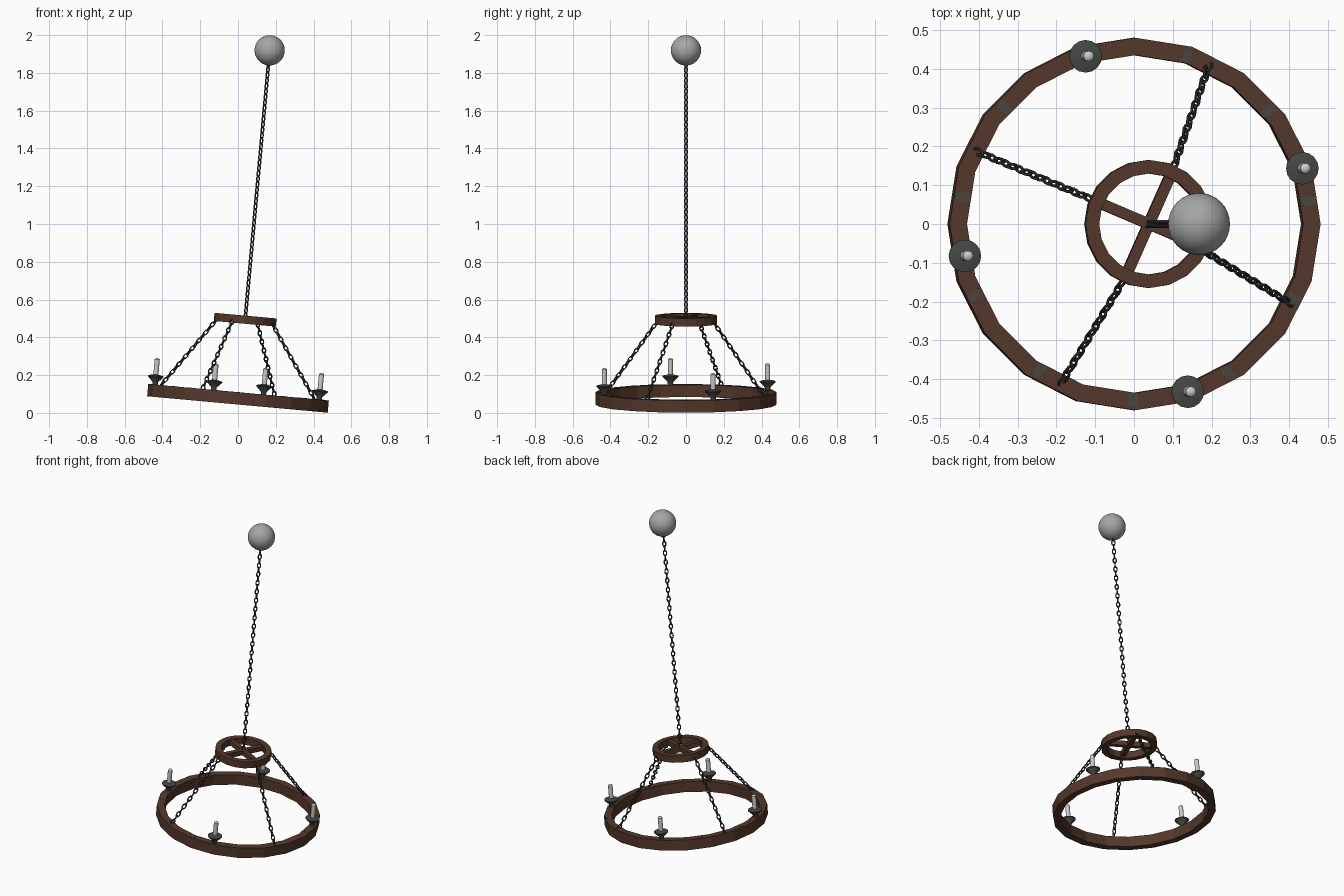
import bpy, bmesh, math
from mathutils import Matrix, Vector

if "Cube" in bpy.data.objects:
    bpy.data.objects.remove(bpy.data.objects["Cube"])

# The whole fixture swings sideways, so every part is built in a tilted frame
SWING = Matrix.Translation((0, 0, 0.077)) @ Matrix.Rotation(math.radians(5.2), 4, 'Y')
RING_TOP = 0.0325


def material(name, r, g, b):
    m = bpy.data.materials.new(name)
    m.use_nodes = True
    m.diffuse_color = (r, g, b, 1)
    m.node_tree.nodes["Principled BSDF"].inputs["Base Color"].default_value = (r, g, b, 1)
    return m


WOOD = material("dark_wood", 0.09, 0.04, 0.024)
IRON = material("cup_iron", 0.06, 0.065, 0.057)
CHAIN = material("chain_iron", 0.035, 0.04, 0.038)
STRAP = material("strap_grey", 0.07, 0.062, 0.05)
WAX = material("candle_wax", 0.6, 0.6, 0.6)
GREY = material("ball_grey", 0.38, 0.38, 0.38)


def finish(name, bm, mat, local=Matrix(), smooth=False):
    bmesh.ops.recalc_face_normals(bm, faces=bm.faces)
    mesh = bpy.data.meshes.new(name)
    bm.to_mesh(mesh)
    bm.free()
    mesh.materials.append(mat)
    obj = bpy.data.objects.new(name, mesh)
    bpy.context.collection.objects.link(obj)
    obj.matrix_world = SWING @ local
    if smooth:
        bpy.ops.object.select_all(action='DESELECT')
        obj.select_set(True)
        bpy.context.view_layer.objects.active = obj
        bpy.ops.object.shade_smooth_by_angle(angle=math.radians(40))
    return obj


def lathe(name, profile, sides, mat, local=Matrix(), closed=False, smooth=False):
    """Spin (radius, height) points around z."""
    bm = bmesh.new()
    rows = []
    for i in range(sides):
        a = math.tau * i / sides
        rows.append([bm.verts.new((r * math.cos(a), r * math.sin(a), z)) for r, z in profile])
    n = len(profile)
    for i in range(sides):
        p, q = rows[i], rows[(i + 1) % sides]
        for j in range(n if closed else n - 1):
            k = (j + 1) % n
            bm.faces.new((p[j], q[j], q[k], p[k]))
    bmesh.ops.remove_doubles(bm, verts=bm.verts, dist=0.00001)
    return finish(name, bm, mat, local, smooth)


def hoop(name, inner, outer, half, z):
    section = [(inner, -half), (outer, -half), (outer, half), (inner, half)]
    return lathe(name, section, 20, WOOD, Matrix.Translation((0, 0, z)), closed=True)


def box(name, size, mat, local):
    bm = bmesh.new()
    bmesh.ops.create_cube(bm, size=1)
    bmesh.ops.scale(bm, vec=size, verts=bm.verts)
    return finish(name, bm, mat, local)


def polar(degrees, radius, z):
    a = math.radians(degrees)
    return Vector((radius * math.cos(a), radius * math.sin(a), z))


def spin(degrees):
    return Matrix.Rotation(math.radians(degrees), 4, 'Z')


def chain(name, start, end, pitch=0.029):
    """Oval links, every second one turned a quarter about the chain line."""
    bm = bmesh.new()
    line = end - start
    count = round(line.length / pitch)
    aim = line.to_track_quat('Z', 'Y').to_matrix().to_4x4()
    around, wire, thick = 12, 6, 0.0038
    for link in range(count):
        centre = start + line * ((link + 0.5) / count)
        m = Matrix.Translation(centre) @ aim @ spin(45 + 90 * (link % 2))
        rows = []
        for i in range(around):
            a = math.tau * i / around
            out = Vector((math.cos(a), 0, math.sin(a)))
            mid = Vector((0.0095 * out.x, 0, 0.018 * out.z))
            row = []
            for j in range(wire):
                b = math.tau * j / wire
                p = mid + out * (thick * math.cos(b)) + Vector((0, thick * math.sin(b), 0))
                row.append(bm.verts.new(m @ p))
            rows.append(row)
        for i in range(around):
            p, q = rows[i], rows[(i + 1) % around]
            for j in range(wire):
                k = (j + 1) % wire
                bm.faces.new((p[j], q[j], q[k], p[k]))
    return finish(name, bm, CHAIN, smooth=True)


# Wooden hoops
hoop("large_hoop", 0.435, 0.48, RING_TOP, 0)
hoop("small_hoop", 0.13, 0.165, 0.0215, 0.418)

# Crossed bars inside the small hoop
for i, angle in enumerate((66, 157)):
    local = Matrix.Translation((0, 0, 0.42)) @ spin(angle)
    box(f"cross_bar_{i + 1}", (0.28, 0.028, 0.03), WOOD, local)

# Thin straps let into the top of the large hoop
for i in range(11):
    local = spin(73 + i * 360 / 11) @ Matrix.Translation((0.453, 0, RING_TOP - 0.001))
    box(f"strap_{i + 1}", (0.036, 0.024, 0.004), STRAP, local)

# Candles in conical cups
CUP = [(0, 0), (0.014, 0), (0.015, 0.014), (0.042, 0.042), (0.042, 0.047), (0.014, 0.054), (0, 0.054)]
CANDLE = [(0, 0.05), (0.0135, 0.05), (0.0135, 0.134), (0.009, 0.139), (0, 0.141)]
for i, angle in enumerate((18.5, 107, 190.5, 287)):
    local = Matrix.Translation(polar(angle, 0.452, RING_TOP))
    lathe(f"candle_cup_{i + 1}", CUP, 16, IRON, local, smooth=True)
    lathe(f"candle_{i + 1}", CANDLE, 12, WAX, local, smooth=True)

# Four sloping chains and the long hanging chain
for i, angle in enumerate((65, 155.5, 245, 333)):
    chain(f"side_chain_{i + 1}", polar(angle, 0.455, 0.03), polar(angle + 1, 0.16, 0.41))
chain("hanging_chain", Vector((0, 0, 0.425)), Vector((0, 0, 1.79)))

# Ceiling ball
bm = bmesh.new()
bmesh.ops.create_uvsphere(bm, u_segments=32, v_segments=16, radius=0.08)
finish("ceiling_ball", bm, GREY, Matrix.Translation((0, 0, 1.85)), smooth=True)
